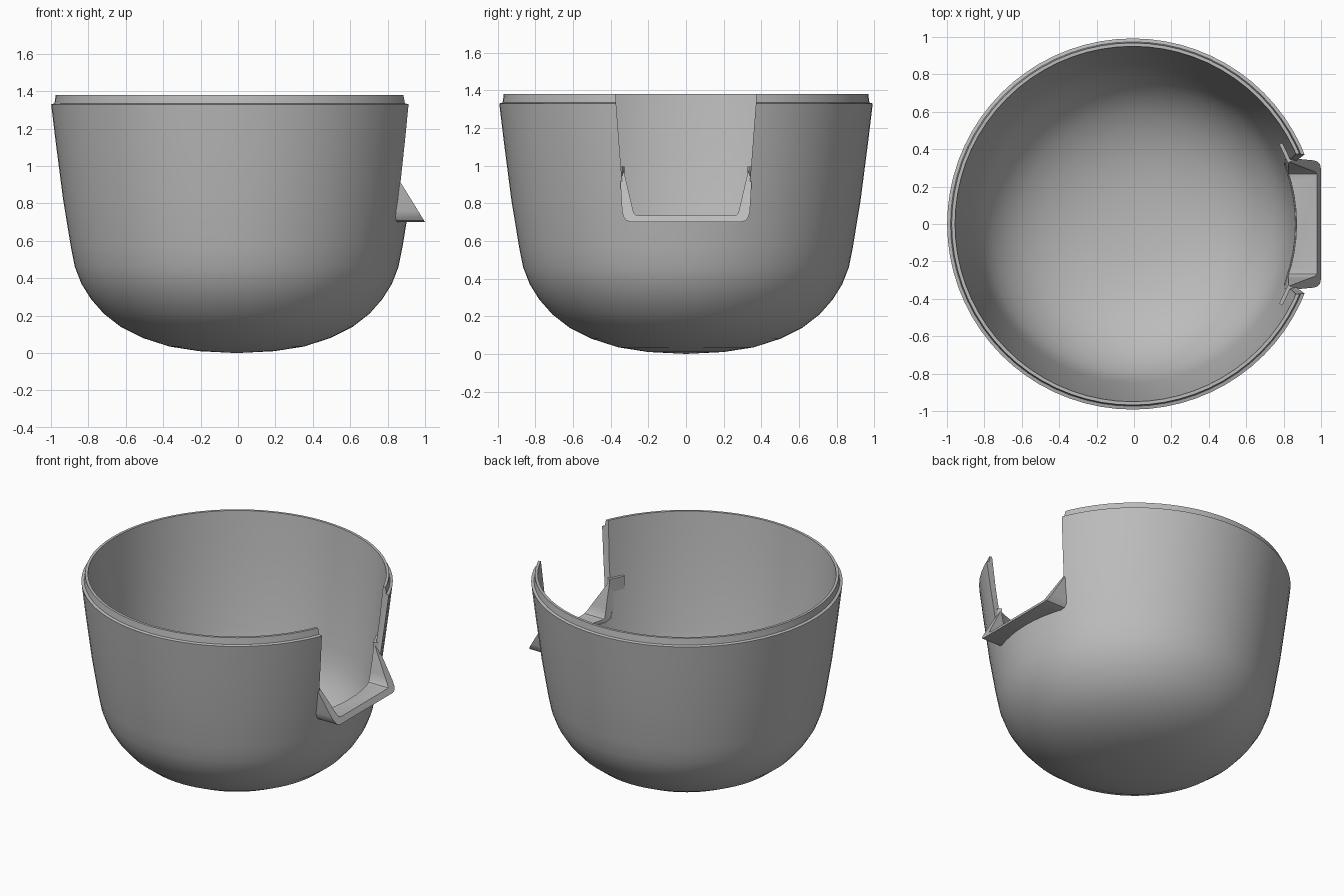
import bpy, bmesh, math
from mathutils import Vector, Matrix

if "Cube" in bpy.data.objects:
    bpy.data.objects.remove(bpy.data.objects["Cube"])

CENTRE_X = -0.007

grey = bpy.data.materials.new("plain_grey")
grey.use_nodes = True
grey.diffuse_color = (0.5, 0.5, 0.5, 1)
grey.node_tree.nodes["Principled BSDF"].inputs["Base Color"].default_value = (0.5, 0.5, 0.5, 1)


def make_object(name, bm):
    bmesh.ops.recalc_face_normals(bm, faces=bm.faces)
    mesh = bpy.data.meshes.new(name)
    bm.to_mesh(mesh)
    bm.free()
    mesh.materials.append(grey)
    obj = bpy.data.objects.new(name, mesh)
    bpy.context.collection.objects.link(obj)
    return obj


def activate(obj):
    bpy.ops.object.select_all(action='DESELECT')
    obj.select_set(True)
    bpy.context.view_layer.objects.active = obj


def cut(obj, cutter):
    cutter.hide_render = True
    mod = obj.modifiers.new("cut", 'BOOLEAN')
    mod.operation = 'DIFFERENCE'
    mod.solver = 'EXACT'
    mod.object = cutter
    activate(obj)
    bpy.ops.object.modifier_apply(modifier=mod.name)
    bpy.data.objects.remove(cutter)


def smooth(obj):
    activate(obj)
    bpy.ops.object.shade_smooth_by_angle(angle=math.radians(30))


def lathe(profile, segments=72):
    bm = bmesh.new()
    verts = [bm.verts.new((r, 0, z)) for r, z in profile]
    edges = [bm.edges.new(pair) for pair in zip(verts, verts[1:])]
    bmesh.ops.spin(bm, geom=verts + edges, cent=(0, 0, 0), axis=(0, 0, 1),
                   angle=math.tau, steps=segments, use_duplicate=False)
    bmesh.ops.remove_doubles(bm, verts=bm.verts, dist=0.0005)
    bmesh.ops.translate(bm, verts=bm.verts, vec=(CENTRE_X, 0, 0))
    return bm


def extrude_x(section, x0, x1):
    """Extrude a closed (y, z) section along x."""
    bm = bmesh.new()
    face = bm.faces.new([bm.verts.new((x0, y, z)) for y, z in section])
    geom = bmesh.ops.extrude_face_region(bm, geom=[face])["geom"]
    bmesh.ops.translate(bm, vec=(x1 - x0, 0, 0),
                        verts=[g for g in geom if isinstance(g, bmesh.types.BMVert)])
    return bm


def mirrored(half):
    return [(-y, z) for y, z in reversed(half)] + half


# Bowl shell with a stepped rim
outer = [(0, 0), (0.2, 0.01), (0.36, 0.035), (0.5, 0.08), (0.62, 0.14), (0.71, 0.21),
         (0.78, 0.29), (0.83, 0.37), (0.865, 0.46), (0.887, 0.57), (0.928, 0.82),
         (0.968, 1.13), (0.992, 1.33)]
rim = [(0.974, 1.335), (0.968, 1.38), (0.95, 1.38)]
inner = [(r * 0.958, z + 0.035 * (1 - z / 1.38)) for r, z in reversed(outer[:-1])]
bowl = make_object("bowl", lathe(outer + rim + inner))

# Notch in the left side of the bowl
notch = [(0.28, 0.715), (0.315, 0.73), (0.328, 0.76), (0.375, 1.38), (0.385, 1.5)]
cut(bowl, make_object("notch_cutter", extrude_x(mirrored(notch), 0.5, 1.3)))
smooth(bowl)

# Pouring lip: U-shaped channel sliced on a slope
out_side = [(0.29, 0.70), (0.318, 0.708), (0.333, 0.73), (0.34, 0.76), (0.354, 1.0)]
in_side = [(0.337, 1.0), (0.29, 0.80), (0.278, 0.75), (0.268, 0.738), (0.25, 0.735)]
section = mirrored(out_side) + in_side + [(-y, z) for y, z in reversed(in_side)]
bm = extrude_x(section, 0.75, 1.05)
slope = Vector((0.22, 0, 0.135))
res = bmesh.ops.bisect_plane(bm, geom=bm.verts[:] + bm.edges[:] + bm.faces[:],
                             plane_co=(1.0, 0, 0.70), plane_no=slope, clear_outer=True)
rim_edges = [g for g in res["geom_cut"] if isinstance(g, bmesh.types.BMEdge)]
bmesh.ops.contextual_create(bm, geom=rim_edges)
lip = make_object("pouring_lip", bm)

# Trim the lip flush with the inside of the bowl
bm = bmesh.new()
bmesh.ops.create_cone(bm, cap_ends=True, segments=72, radius1=0.865, radius2=0.915, depth=0.6,
                      matrix=Matrix.Translation((CENTRE_X, 0, 0.9)))
cut(lip, make_object("lip_trimmer", bm))
smooth(lip)

# Small catches inside the wall beside the notch
for side, name in ((1, "back_catch"), (-1, "front_catch")):
    bm = bmesh.new()
    place = (Matrix.Translation((CENTRE_X, 0, 0.95)) @ Matrix.Rotation(side * math.radians(25), 4, 'Z')
             @ Matrix.Translation((0.905, 0, 0)) @ Matrix.Diagonal((0.03, 0.11, 0.09, 1)))
    bmesh.ops.create_cube(bm, size=1, matrix=place)
    make_object(name, bm)
